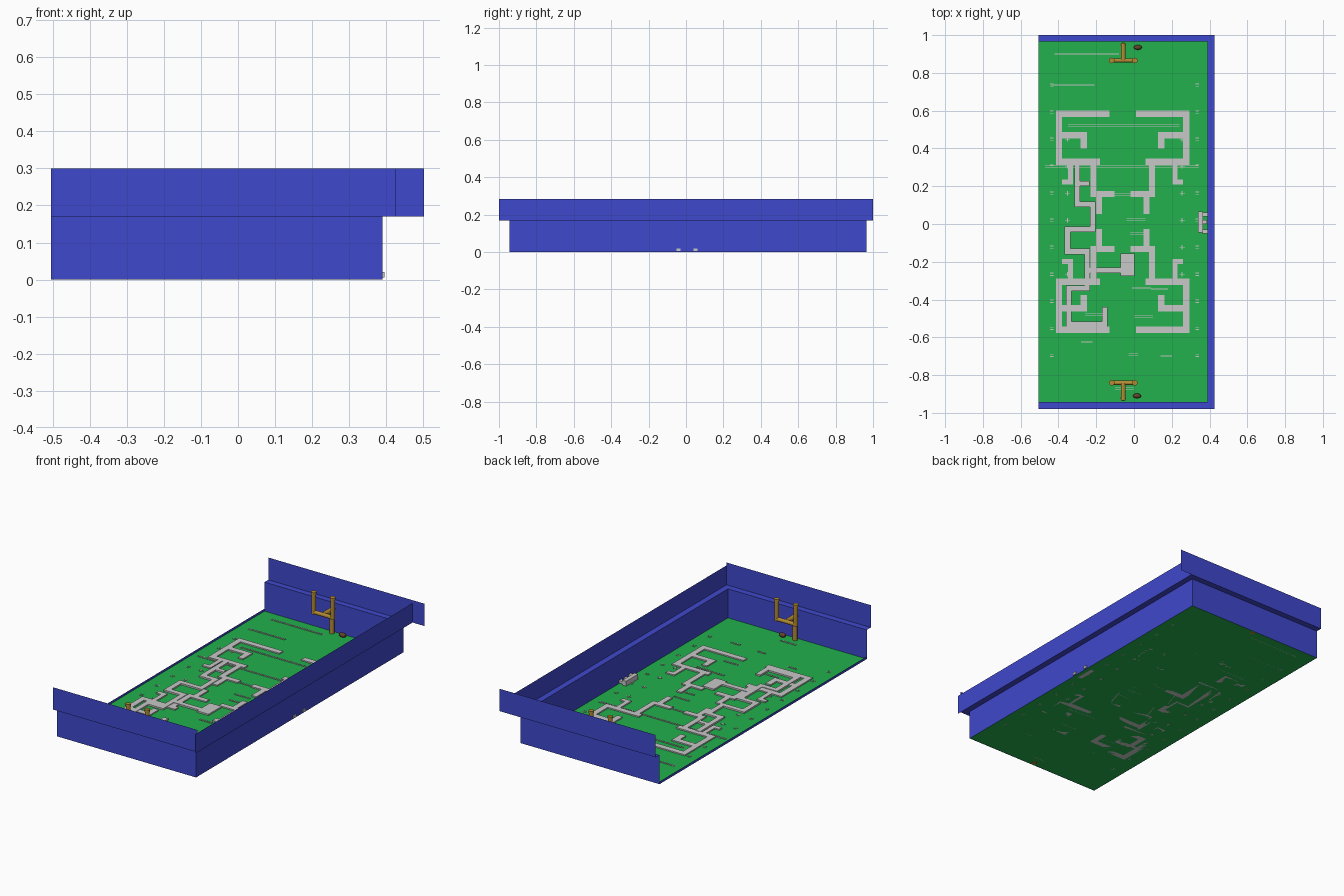
import bpy, bmesh, math
from mathutils import Vector

if "Cube" in bpy.data.objects:
    bpy.data.objects.remove(bpy.data.objects["Cube"])


def mat(name, r, g, b):
    lin = lambda c: ((c / 255 + 0.055) / 1.055) ** 2.4
    m = bpy.data.materials.new(name)
    m.diffuse_color = (lin(r), lin(g), lin(b), 1)
    m.use_nodes = True
    m.node_tree.nodes["Principled BSDF"].inputs["Base Color"].default_value = m.diffuse_color
    return m


BLUE = mat("wall blue", 63, 72, 204)
GREEN = mat("grass green", 34, 177, 76)
GREY = mat("light grey", 200, 200, 200)
GOLD = mat("post gold", 180, 140, 52)
BROWN = mat("ball brown", 100, 68, 44)

CX, CY = -0.06, 0.0125            # centre of the field markings
X0, X1, Y0, Y1 = -0.505, 0.39, -0.943, 0.965   # floor limits
XO, YF, YB = 0.425, -0.98, 1.0    # upper wall planes


def finish(name, bm, material):
    me = bpy.data.meshes.new(name)
    bm.to_mesh(me)
    bm.free()
    me.materials.append(material)
    ob = bpy.data.objects.new(name, me)
    bpy.context.collection.objects.link(ob)
    return ob


def quad(bm, *pts):
    bm.faces.new([bm.verts.new(p) for p in pts])


def box(bm, x0, x1, y0, y1, z0, z1):
    vs = bmesh.ops.create_cube(bm, size=1)["verts"]
    for v in vs:
        v.co = ((x0 + x1) / 2 + v.co.x * (x1 - x0),
                (y0 + y1) / 2 + v.co.y * (y1 - y0),
                (z0 + z1) / 2 + v.co.z * (z1 - z0))


def strip(bm, pts, w, z0, z1):
    """Right-angled ribbon of width w with mitred corners, extruded up."""
    p = [Vector(q) for q in pts]
    left, right = [], []
    for i, q in enumerate(p):
        dirs = []
        if i > 0:
            dirs.append((q - p[i - 1]).normalized())
        if i < len(p) - 1:
            dirs.append((p[i + 1] - q).normalized())
        off = Vector((0, 0))
        for d in dirs:
            off += Vector((-d.y, d.x)) * w / 2
        left.append(q + off)
        right.append(q - off)
    rows = [[bm.verts.new((a.x, a.y, z)) for a in side]
            for side, z in ((left, z0), (right, z0), (right, z1), (left, z1))]
    for i in range(len(p) - 1):
        for k in range(4):
            a, b = rows[k], rows[(k + 1) % 4]
            bm.faces.new((a[i], a[i + 1], b[i + 1], b[i]))
    for i in (0, -1):
        bm.faces.new([r[i] for r in rows])
    bmesh.ops.recalc_face_normals(bm, faces=bm.faces)


def rod(bm, a, b, r):
    a, b = Vector(a), Vector(b)
    d = b - a
    vs = bmesh.ops.create_cone(bm, cap_ends=True, segments=12, radius1=r,
                               radius2=r, depth=d.length)["verts"]
    rot = d.to_track_quat("Z", "Y")
    for v in vs:
        v.co = rot @ v.co + (a + b) / 2


# Grass floor
bm = bmesh.new()
quad(bm, (X0, Y0, .001), (X1, Y0, .001), (X1, Y1, .001), (X0, Y1, .001))
finish("grass_floor", bm, GREEN)

# Front and back walls: lower panel, ledge, upper panel
for name, yi, yo, xe in (("front_wall", Y0, YF, XO), ("back_wall", Y1, YB, 0.503)):
    bm = bmesh.new()
    quad(bm, (X0, yi, 0), (X1, yi, 0), (X1, yi, .17), (X0, yi, .17))
    quad(bm, (X0, yi, .17), (XO, yi, .17), (XO, yo, .17), (X0, yo, .17))
    quad(bm, (X0, yo, .17), (xe, yo, .17), (xe, yo, .3), (X0, yo, .3))
    finish(name, bm, BLUE)

# Right wall with ledge, and the low kerb on the open left side
bm = bmesh.new()
quad(bm, (X1, Y0, 0), (X1, Y1, 0), (X1, Y1, .17), (X1, Y0, .17))
quad(bm, (X1, Y0, .17), (X1, Y1, .17), (XO, Y1, .17), (XO, Y0, .17))
quad(bm, (XO, -1, .17), (XO, 1, .17), (XO, 1, .283), (XO, -1, .283))
finish("right_wall", bm, BLUE)
bm = bmesh.new()
quad(bm, (X0, Y0, 0), (X0, Y1, 0), (X0, Y1, .015), (X0, Y0, .015))
finish("left_kerb", bm, BLUE)

# Raised grey walkways, one quadrant repeated four times
quadrant = [
    ([(.07, .572), (.337, .572), (.337, .318), (.12, .318)], .034),
    ([(.337, .458), (.205, .458), (.205, .388)], .034),
    ([(.277, .318), (.277, .21), (.32, .21)], .026),
    ([(.155, .318), (.155, .146), (.042, .146)], .032),
    ([(.126, .146), (.126, .04)], .032),
]
bm = bmesh.new()
for sx in (-1, 1):
    for sy in (-1, 1):
        for pts, w in quadrant:
            strip(bm, [(CX + sx * u, CY + sy * v) for u, v in pts], w, .001, .008)
finish("field_walkways", bm, GREY)

# Winding trail on the left half with its square pad
bm = bmesh.new()
strip(bm, [(-.30, .32), (-.30, .105), (-.218, .105), (-.218, -.027), (-.352, -.027),
           (-.352, -.146), (-.248, -.146), (-.248, -.245), (-.07, -.245)], .03, .001, .010)
strip(bm, [(-.248, -.26), (-.248, -.34), (-.345, -.34), (-.345, -.53),
           (-.155, -.53), (-.155, -.44)], .03, .001, .010)
strip(bm, [(-.29, .215), (-.235, .215)], .026, .001, .010)
box(bm, -.072, .003, -.275, -.155, .001, .010)
finish("winding_trail", bm, GREY)

# Thin painted field lines: x start, x end, y
lines = [(-.42, -.08, .9), (-.44, -.21, .735), (-.35, .24, .522), (-.47, .34, .304),
         (-.15, 0, .157), (-.04, .06, .025), (-.02, .08, -.05), (-.01, .09, -.34),
         (0, .1, -.49), (-.26, -.17, -.48), (-.28, -.22, -.625), (.14, .2, -.70),
         (-.03, .02, -.69), (.09, .18, -.345), (-.1, 0, -.87)]
bm = bmesh.new()
for a, b, y in lines:
    for dy in (-.004, .004):
        box(bm, a, b, y + dy - .0014, y + dy + .0014, .001, .003)
finish("field_lines", bm, GREY)

# Side tick marks and small paint spots
bm = bmesh.new()
for i in range(11):
    y = .735 - i * .143
    for x in (-.435, .335):
        for dy in (-.006, .006):
            box(bm, x - .009, x + .009, y + dy - .002, y + dy + .002, .0005, .003)
    if 2 <= i <= 7:
        for x in (-.352, .255):
            box(bm, x - .014, x + .014, y - .002, y + .002, .0005, .003)
            box(bm, x - .003, x + .003, y - .011, y + .011, .0005, .003)
finish("side_ticks", bm, GREY)

# Goal posts and the ball beside each
for end, s, ball_x, ball_y in (("back", 1, .02, .935), ("front", -1, .016, -.91)):
    yb, yc = CY + s * .935, CY + s * .853
    bm = bmesh.new()
    rod(bm, (-.057, yb, 0), (-.057, yb, .14), .014)
    rod(bm, (-.057, yb + s * .012, .138), (-.057, yc, .138), .013)
    rod(bm, (-.118, yc, .138), (.004, yc, .138), .011)
    for x in (-.118, .004):
        rod(bm, (x, yc, .128), (x, yc, .25), .012)
        rod(bm, (x, yc, .243), (x, yc, .256), .015)
    finish(end + "_goal_post", bm, GOLD)

    bm = bmesh.new()
    bmesh.ops.create_uvsphere(bm, u_segments=12, v_segments=8, radius=1)
    for v in bm.verts:
        v.co = (ball_x + v.co.x * .022, ball_y + v.co.y * .013, .014 + v.co.z * .013)
    finish(end + "_ball", bm, BROWN)

# Bench against the right wall, its end legs poking through
bm = bmesh.new()
box(bm, .34, .364, -.045, .065, .001, .03)
for y, xe in ((-.04, .396), (.01, .386), (.05, .396)):
    box(bm, .36, xe, y - .011, y + .011, .005, .02)
finish("side_bench", bm, GREY)
